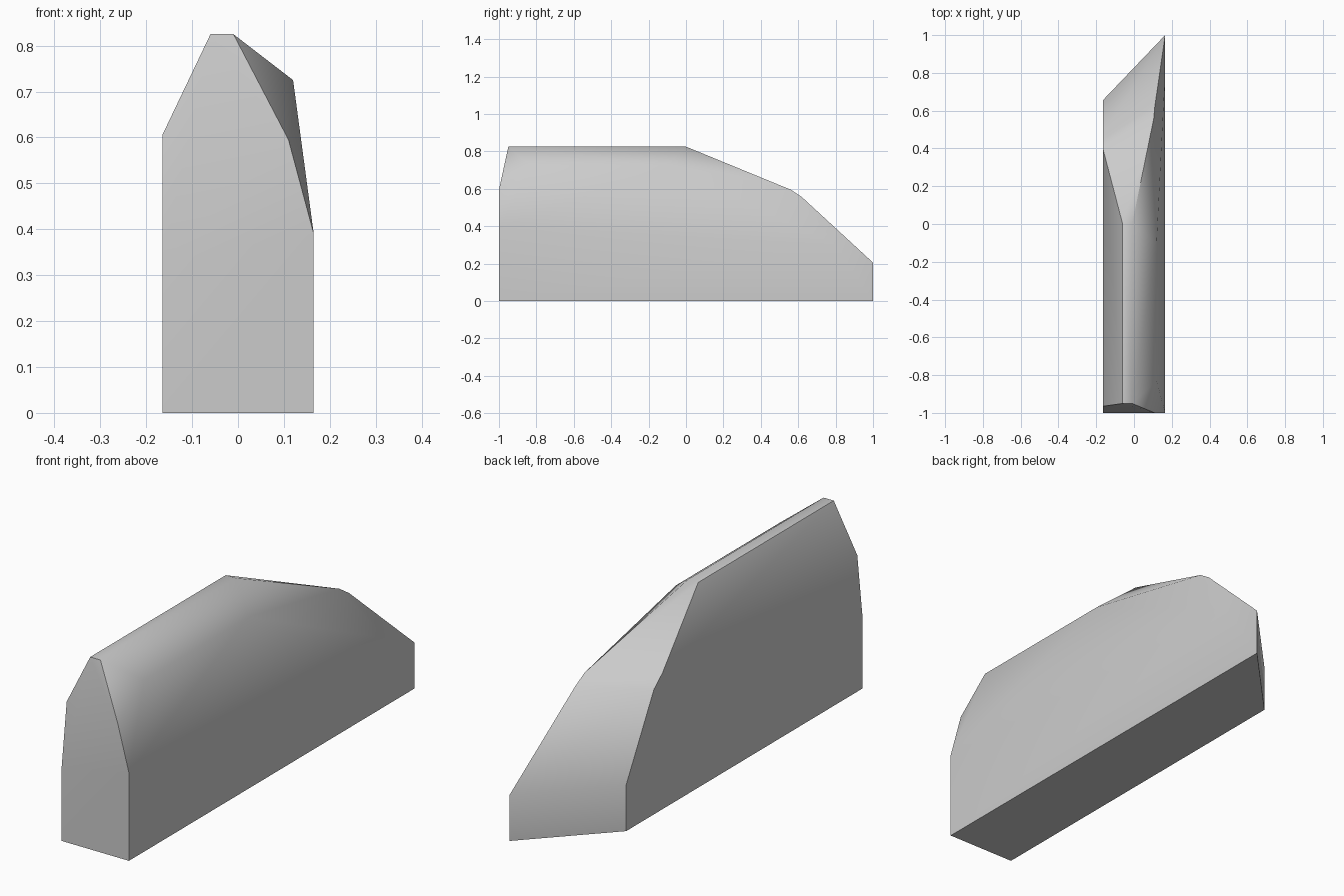
import bpy, bmesh, math

cube = bpy.data.objects.get("Cube")
if cube:
    bpy.data.objects.remove(cube, do_unlink=True)

W = 0.165  # half width of the block

# Single grey material
grey = bpy.data.materials.new("stone_grey")
grey.use_nodes = True
colour = (0.6, 0.6, 0.6, 1)
grey.diffuse_color = colour
grey.node_tree.nodes["Principled BSDF"].inputs["Base Color"].default_value = colour

# Corners of the faceted block, part by part
base = [(-W, -1, 0), (W, -1, 0), (W, 1, 0), (-W, 0.655, 0)]
ridge = [(x, y, 0.825) for x in (-0.06, -0.01) for y in (-0.95, 0)]
left_eave = [(-W, -1, 0.33), (-W, -0.965, 0.605), (-W, 0.4, 0.605),
             (-W, 0.46, 0.555), (-W, 0.655, 0.205)]
right_eave = [(0.11, -1, 0.595), (0.12, -0.83, 0.725), (0.12, -0.1, 0.725),
              (0.105, 0.56, 0.595), (0.11, 0.62, 0.555)]
right_wall = [(W, -1, 0.39), (W, -0.85, 0.38), (W, 0.8, 0.3), (W, 1, 0.205)]

# Skin the corners into one closed convex block
bm = bmesh.new()
for co in base + ridge + left_eave + right_eave + right_wall:
    bm.verts.new(co)
bmesh.ops.convex_hull(bm, input=bm.verts[:])
bmesh.ops.dissolve_limit(bm, angle_limit=math.radians(0.5),
                         verts=bm.verts[:], edges=bm.edges[:])
bmesh.ops.recalc_face_normals(bm, faces=bm.faces[:])
mesh = bpy.data.meshes.new("faceted_block")
bm.to_mesh(mesh)
bm.free()
mesh.materials.append(grey)

block = bpy.data.objects.new("faceted_block", mesh)
bpy.context.collection.objects.link(block)

# Soft shading across shallow facets, crisp edges elsewhere
bpy.ops.object.select_all(action='DESELECT')
block.select_set(True)
bpy.context.view_layer.objects.active = block
bpy.ops.object.shade_smooth_by_angle(angle=math.radians(40))
